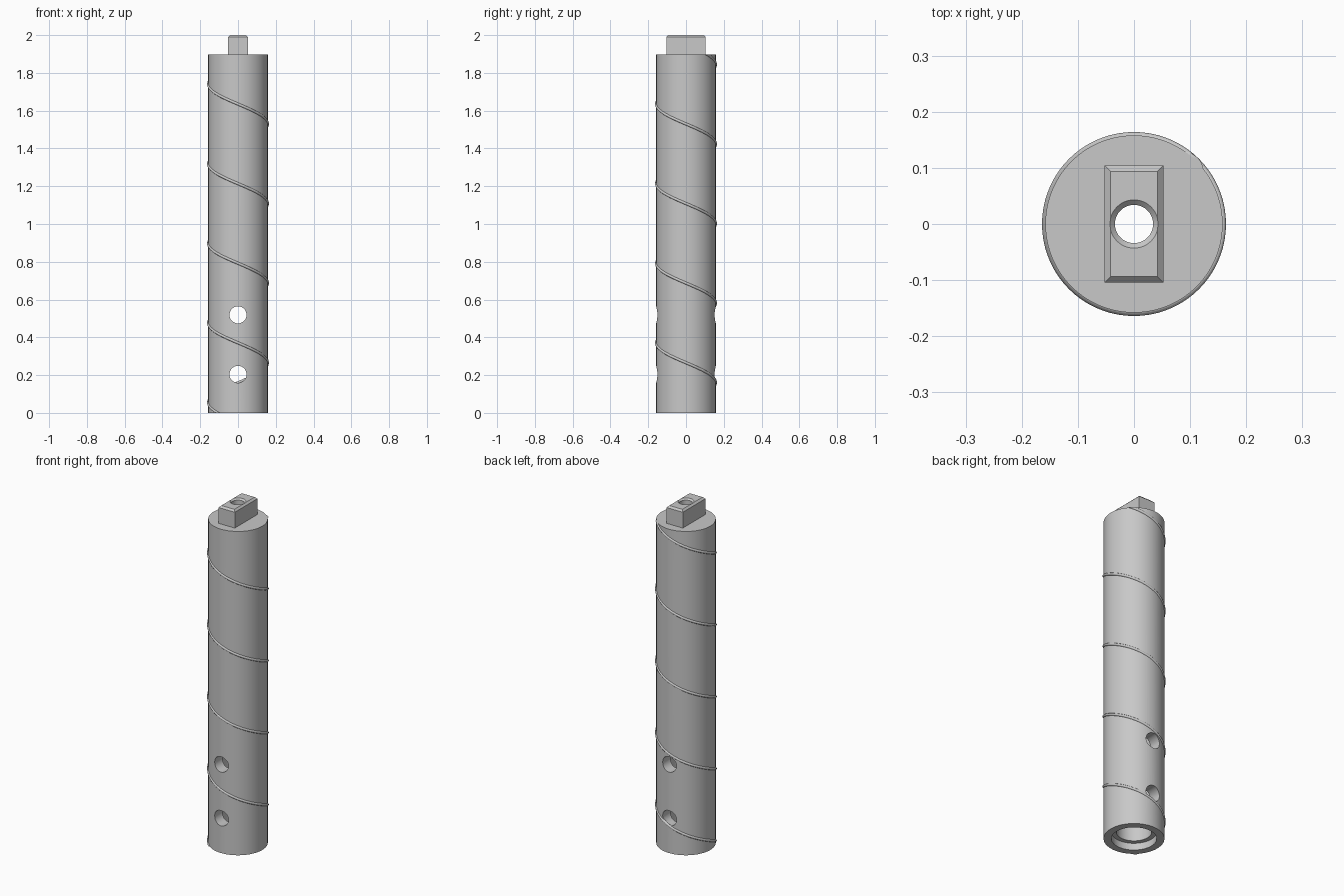
import bpy, bmesh
from math import pi, cos, sin, radians
from mathutils import Vector, Matrix

cube = bpy.data.objects.get("Cube")
if cube:
    bpy.data.objects.remove(cube, do_unlink=True)

RADIUS = 0.158
SHOULDER = 1.897     # top of the cylindrical shaft
PITCH = 0.4213       # height of one turn of the spiral

steel = bpy.data.materials.new("grey_metal")
steel.use_nodes = True
GREY = (0.58, 0.58, 0.58, 1)
steel.diffuse_color = GREY
steel.node_tree.nodes["Principled BSDF"].inputs["Base Color"].default_value = GREY


def make(name, bm):
    """Turn a bmesh into a linked object."""
    bmesh.ops.recalc_face_normals(bm, faces=bm.faces)
    mesh = bpy.data.meshes.new(name)
    bm.to_mesh(mesh)
    bm.free()
    mesh.materials.append(steel)
    obj = bpy.data.objects.new(name, mesh)
    bpy.context.collection.objects.link(obj)
    return obj


def lathe(name, profile, steps=96):
    """Spin (radius, z) points around the z axis."""
    bm = bmesh.new()
    verts = [bm.verts.new((r, 0, z)) for r, z in profile]
    edges = [bm.edges.new(pair) for pair in zip(verts, verts[1:])]
    bmesh.ops.spin(bm, geom=verts + edges, cent=(0, 0, 0), axis=(0, 0, 1),
                   angle=2 * pi, steps=steps, use_duplicate=False)
    bmesh.ops.remove_doubles(bm, verts=bm.verts, dist=1e-5)
    return make(name, bm)


def activate(obj):
    bpy.ops.object.select_all(action='DESELECT')
    obj.select_set(True)
    bpy.context.view_layer.objects.active = obj


def cut(obj, cutters):
    activate(obj)
    for cutter in cutters:
        mod = obj.modifiers.new("cut", 'BOOLEAN')
        mod.operation = 'DIFFERENCE'
        mod.solver = 'EXACT'
        mod.object = cutter
        bpy.ops.object.modifier_apply(modifier=mod.name)


# Shaft
shaft = lathe("shaft", [(0, 0), (RADIUS, 0), (RADIUS, SHOULDER), (0, SHOULDER)])

# Drive tang with a chamfered top
bm = bmesh.new()
bmesh.ops.create_cube(bm, size=1, matrix=Matrix.Translation((0, 0, (SHOULDER + 1.98) / 2))
                      @ Matrix.Diagonal((0.105, 0.209, 2.04 - SHOULDER - 0.02, 1)))
for v in bm.verts:
    v.co.z = 2.0 if v.co.z > 1.95 else SHOULDER - 0.03
top = [e for e in bm.edges if all(v.co.z > 1.99 for v in e.verts)]
bmesh.ops.bevel(bm, geom=top, offset=0.0105, segments=1, affect='EDGES')
tang = make("drive_tang", bm)

# Central bore: counterbored mouth, main bore, narrow top hole, countersink
bore = lathe("bore_cutter", [(0, -0.02), (0.118, -0.02), (0.118, 0.04), (0.092, 0.04),
                             (0.092, 1.79), (0.034, 1.79), (0.034, 1.991),
                             (0.053, 2.01), (0, 2.01)], 64)

# Two cross pin holes running front to back
pins = []
for z in (0.204, 0.519):
    bm = bmesh.new()
    bmesh.ops.create_cone(bm, cap_ends=True, segments=48, radius1=0.045, radius2=0.045,
                          depth=0.5, matrix=Matrix.Translation((0, 0, z))
                          @ Matrix.Rotation(pi / 2, 4, 'X'))
    pins.append(make("pin_hole_cutter", bm))

cut(shaft, [bore] + pins)
cut(tang, [bore])
for helper in [bore] + pins:
    bpy.data.objects.remove(helper, do_unlink=True)

# Raised spiral ridge, trimmed flush with both ends of the shaft
bm = bmesh.new()
SIDES, PER_TURN = 10, 72
rings = []
for i in range(int(PER_TURN * 4.8)):
    angle = radians(25) + 2 * pi * i / PER_TURN
    z = 1.74 - PITCH * (angle - pi) / (2 * pi)
    out = Vector((cos(angle), sin(angle), 0))
    centre = out * (RADIUS - 0.002) + Vector((0, 0, z))
    rings.append([bm.verts.new(centre + 0.008 * (out * cos(a) + Vector((0, 0, sin(a)))))
                  for a in (2 * pi * k / SIDES for k in range(SIDES))])
for a, b in zip(rings, rings[1:]):
    for k in range(SIDES):
        n = (k + 1) % SIDES
        bm.faces.new((a[k], a[n], b[n], b[k]))
for z, normal in ((SHOULDER, (0, 0, 1)), (0, (0, 0, -1))):
    geom = bm.verts[:] + bm.edges[:] + bm.faces[:]
    bmesh.ops.bisect_plane(bm, geom=geom, plane_co=(0, 0, z), plane_no=normal,
                           clear_outer=True)
bmesh.ops.holes_fill(bm, edges=[e for e in bm.edges if e.is_boundary])
ridge = make("spiral_ridge", bm)

for obj in (shaft, tang, ridge):
    activate(obj)
    bpy.ops.object.shade_smooth_by_angle(angle=radians(40 if obj is ridge else 25))
